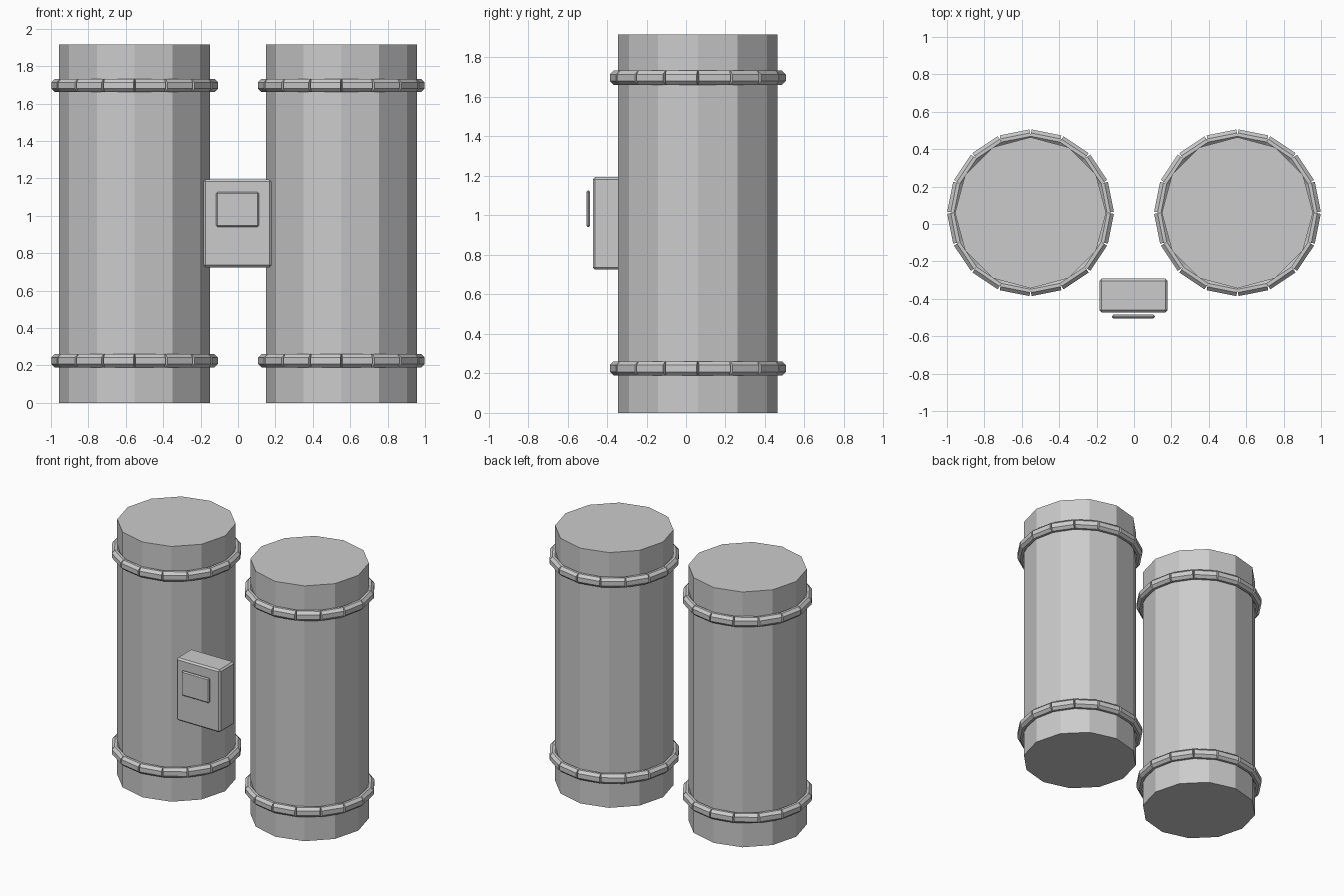
import bpy, bmesh
from math import cos, sin, pi
from mathutils import Matrix, Vector

cube = bpy.data.objects.get("Cube")
if cube:
    bpy.data.objects.remove(cube, do_unlink=True)

grey = bpy.data.materials.new("plain grey")
grey.use_nodes = True
COLOUR = (0.6, 0.6, 0.6, 1)
grey.diffuse_color = COLOUR
grey.node_tree.nodes["Principled BSDF"].inputs["Base Color"].default_value = COLOUR

TANK_X, TANK_Y, TANK_R, TANK_H = 0.553, 0.06, 0.404, 1.915


def add_object(name, bm):
    mesh = bpy.data.meshes.new(name)
    bm.to_mesh(mesh)
    bm.free()
    mesh.materials.append(grey)
    obj = bpy.data.objects.new(name, mesh)
    bpy.context.collection.objects.link(obj)
    return obj


def add_box(bm, size, matrix, bevel):
    """Chamfered box placed by a matrix."""
    box = bmesh.new()
    bmesh.ops.create_cube(box, size=1)
    bmesh.ops.scale(box, vec=size, verts=box.verts)
    bmesh.ops.bevel(box, geom=box.edges[:], offset=bevel, segments=1,
                    affect='EDGES', profile=0.5)
    box.transform(matrix)
    temp = bpy.data.meshes.new("temp")
    box.to_mesh(temp)
    box.free()
    bm.from_mesh(temp)
    bpy.data.meshes.remove(temp)


def tank(name, x):
    bm = bmesh.new()
    bmesh.ops.create_cone(bm, cap_ends=True, segments=12, radius1=TANK_R,
                          radius2=TANK_R, depth=TANK_H,
                          matrix=Matrix.Translation((x, TANK_Y, TANK_H / 2)))
    add_object(name, bm)


def band(name, x, z, count=16):
    """Ring of separate straight links with a chamfered section."""
    bm = bmesh.new()
    thick, outer = 0.056, 0.438
    half = 0.081
    # Cross-section: (radius, height)
    c, h = 0.019, 0.036
    section = [(outer, -h + c), (outer, h - c), (outer - c, h),
               (outer - thick + c, h), (outer - thick, h - c),
               (outer - thick, -h + c), (outer - thick + c, -h), (outer - c, -h)]
    for i in range(count):
        turn = Matrix.Translation((x, TANK_Y, z)) @ Matrix.Rotation(
            (i + 0.5) * 2 * pi / count, 4, 'Z')
        ends = [[bm.verts.new(turn @ Vector((r, t, k))) for r, k in section]
                for t in (-half, half)]
        n = len(section)
        bm.faces.new(ends[0])
        bm.faces.new(ends[1][::-1])
        for j in range(n):
            k = (j + 1) % n
            bm.faces.new((ends[0][j], ends[1][j], ends[1][k], ends[0][k]))
    bmesh.ops.recalc_face_normals(bm, faces=bm.faces)
    add_object(name, bm)


# Tanks with their bands
for side, sx in (("left", 1), ("right", -1)):
    tank(side + "_tank", sx * TANK_X)
    for level, z in (("lower", 0.225), ("upper", 1.697)):
        band(f"{side}_{level}_band", sx * TANK_X, z)

# Control box and its raised panel
for name, size, centre, bevel in (
        ("control_box", (0.365, 0.18, 0.47), (-0.003, -0.382, 0.96), 0.012),
        ("control_panel", (0.23, 0.02, 0.185), (-0.003, -0.495, 1.034), 0.008)):
    bm = bmesh.new()
    add_box(bm, size, Matrix.Translation(centre), bevel)
    add_object(name, bm)
